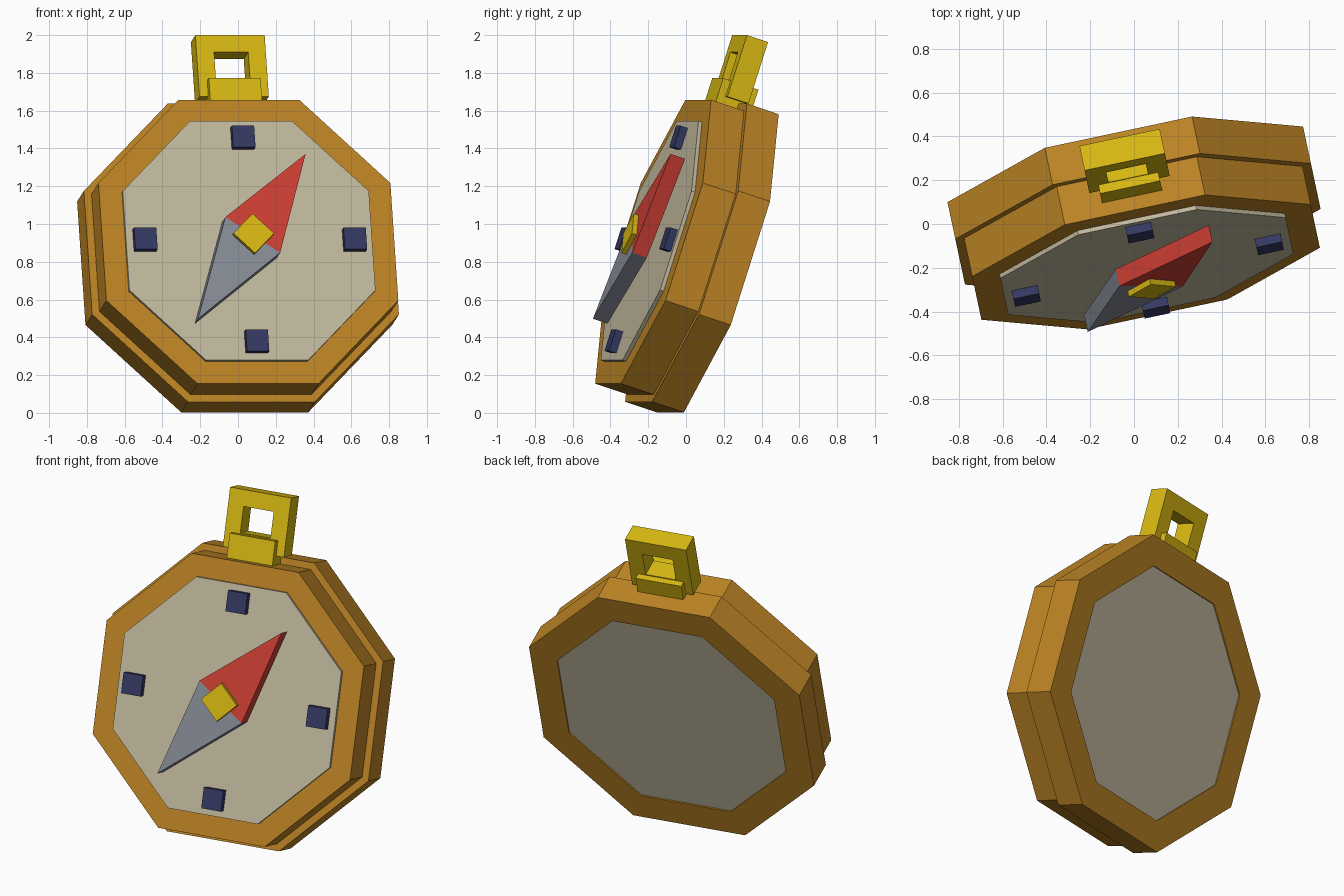
import bpy, bmesh
from math import radians, sin, cos, pi
from mathutils import Matrix

cube = bpy.data.objects.get("Cube")
if cube:
    bpy.data.objects.remove(cube, do_unlink=True)

# Whole compass leans back and is turned a little
POSE = (Matrix.Translation((0.055, -0.174, 0.906))
        @ Matrix.Rotation(radians(12), 4, 'Z')
        @ Matrix.Rotation(radians(-18), 4, 'X'))


def material(name, srgb):
    col = [(c / 255 / 12.92) if c < 11 else ((c / 255 + 0.055) / 1.055) ** 2.4
           for c in srgb] + [1.0]
    m = bpy.data.materials.new(name)
    m.use_nodes = True
    m.diffuse_color = col
    m.node_tree.nodes["Principled BSDF"].inputs["Base Color"].default_value = col
    return m


BRASS = material("brass", (190, 133, 37))
GOLD = material("gold", (217, 185, 18))
CREAM = material("cream", (196, 187, 160))
NAVY = material("navy", (52, 57, 98))
RED = material("red", (208, 64, 52))
GREY = material("grey", (136, 142, 152))


def plate(name, outline, y0, y1, mat, border=0):
    """Flat outline in x,z given depth from y0 to y1; border leaves only a frame."""
    bm = bmesh.new()
    face = bm.faces.new([bm.verts.new((x, 0, z)) for x, z in outline])
    bm.normal_update()
    if border:
        bmesh.ops.inset_region(bm, faces=[face], thickness=border,
                               use_boundary=True, use_even_offset=True)
        bmesh.ops.delete(bm, geom=[face], context='FACES')
    mesh = bpy.data.meshes.new(name)
    bm.to_mesh(mesh)
    bm.free()
    mesh.materials.append(mat)
    obj = bpy.data.objects.new(name, mesh)
    bpy.context.collection.objects.link(obj)
    obj.matrix_world = POSE @ Matrix.Translation((0, (y0 + y1) / 2, 0))
    mod = obj.modifiers.new("depth", 'SOLIDIFY')
    mod.thickness = y1 - y0
    mod.offset = 0
    return obj


def octagon(apothem):
    r = apothem / cos(pi / 8)
    return [(r * cos(pi / 8 + k * pi / 4), r * sin(pi / 8 + k * pi / 4))
            for k in range(8)]


def rect(cx, cz, w, h):
    return [(cx + sx * w / 2, cz + sz * h / 2)
            for sx, sz in ((-1, -1), (1, -1), (1, 1), (-1, 1))]


# Casing: smaller front half, larger rear half, face plates on both sides
plate("front_casing", octagon(0.79), 0, 0.187, BRASS)
plate("rear_casing", octagon(0.83), 0.187, 0.368, BRASS, border=0.164)
plate("dial", octagon(0.666), -0.02, 0.02, CREAM)
plate("back_plate", octagon(0.667), 0.18, 0.36, CREAM)

# Four hour-style markers around the dial
for k, side in enumerate(("right", "top", "left", "bottom")):
    a = k * pi / 2
    plate(side + "_marker", rect(0.567 * cos(a), 0.567 * sin(a), 0.12, 0.12),
          -0.06, -0.01, NAVY)

# Two-colour needle and its pivot
ang = radians(35)
ux, uz = sin(ang), cos(ang)
for name, length, mat in (("needle_north", 0.55, RED), ("needle_south", -0.57, GREY)):
    plate(name, [(-0.173 * uz, 0.173 * ux), (0.173 * uz, -0.173 * ux),
                 (length * ux, length * uz)], -0.118, -0.035, mat)
plate("pivot", [(0.11, 0), (0, 0.11), (-0.11, 0), (0, -0.11)], -0.145, -0.1, GOLD)

# Hanger: block on the casing and square loop
plate("hanger_base", rect(0, 0.856, 0.28, 0.152), 0.065, 0.265, GOLD)
plate("hanger_loop", rect(0, 1.014, 0.375, 0.342), 0.107, 0.227, GOLD, border=0.095)
